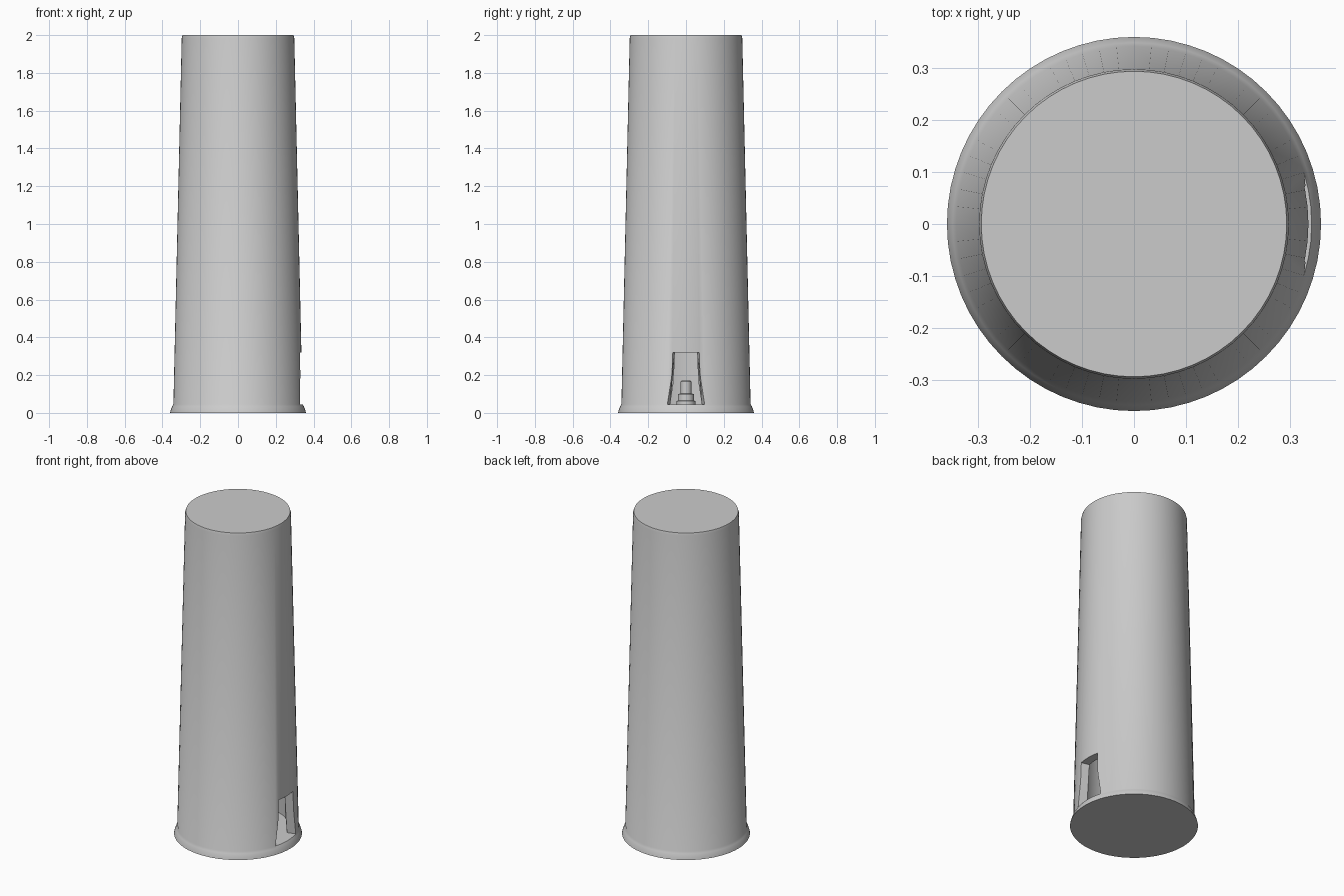
import bpy, bmesh
from math import sin, cos, tau, radians

if "Cube" in bpy.data.objects:
    bpy.data.objects.remove(bpy.data.objects["Cube"])


def finish(name, bm):
    bmesh.ops.recalc_face_normals(bm, faces=bm.faces)
    me = bpy.data.meshes.new(name)
    bm.to_mesh(me)
    bm.free()
    ob = bpy.data.objects.new(name, me)
    bpy.context.collection.objects.link(ob)
    return ob


def lathe(name, profile, n=64):
    """Closed solid of revolution from (radius, z) points, bottom to top."""
    bm = bmesh.new()
    rings = [[bm.verts.new((r * cos(tau * i / n), r * sin(tau * i / n), z))
              for i in range(n)] for r, z in profile]
    for a, b in zip(rings, rings[1:]):
        for i in range(n):
            j = (i + 1) % n
            bm.faces.new((a[i], a[j], b[j], b[i]))
    bm.faces.new(rings[0][::-1])
    bm.faces.new(rings[-1])
    return finish(name, bm)


def cut(ob, cutter):
    cutter.hide_render = True
    mod = ob.modifiers.new("cut", 'BOOLEAN')
    mod.operation = 'DIFFERENCE'
    mod.solver = 'EXACT'
    mod.object = cutter
    bpy.context.view_layer.objects.active = ob
    bpy.ops.object.modifier_apply(modifier=mod.name)
    bpy.data.objects.remove(cutter)


def smooth(ob):
    bpy.ops.object.select_all(action='DESELECT')
    ob.select_set(True)
    bpy.context.view_layer.objects.active = ob
    bpy.ops.object.shade_smooth_by_angle(angle=radians(35))


# tapered tower with flared foot
tower = lathe("tower_shell", [(0.36, 0), (0.357, 0.012), (0.349, 0.034),
                              (0.342, 0.045), (0.298, 1.985), (0.294, 2.0)])

# hollow interior
cut(tower, lathe("cavity_cutter", [(0.29, 0.044), (0.25, 1.95)]))

# doorway on +x, narrowing upward, with radial jambs
bm = bmesh.new()
v = [bm.verts.new((x, s * slope * x, z))
     for x in (0.1, 0.5)
     for z, slope in ((0.045, 0.302), (0.32, 0.213))
     for s in (-1, 1)]
for f in ((0, 1, 3, 2), (4, 6, 7, 5), (0, 4, 5, 1),
          (2, 3, 7, 6), (0, 2, 6, 4), (1, 5, 7, 3)):
    bm.faces.new([v[i] for i in f])
cut(tower, finish("doorway_cutter", bm))
smooth(tower)

# stepped post standing on the floor inside
post = lathe("inner_post", [(0.05, 0.044), (0.05, 0.062), (0.043, 0.066), (0.043, 0.1),
                            (0.029, 0.102), (0.029, 0.165), (0.022, 0.172)], 24)
smooth(post)
